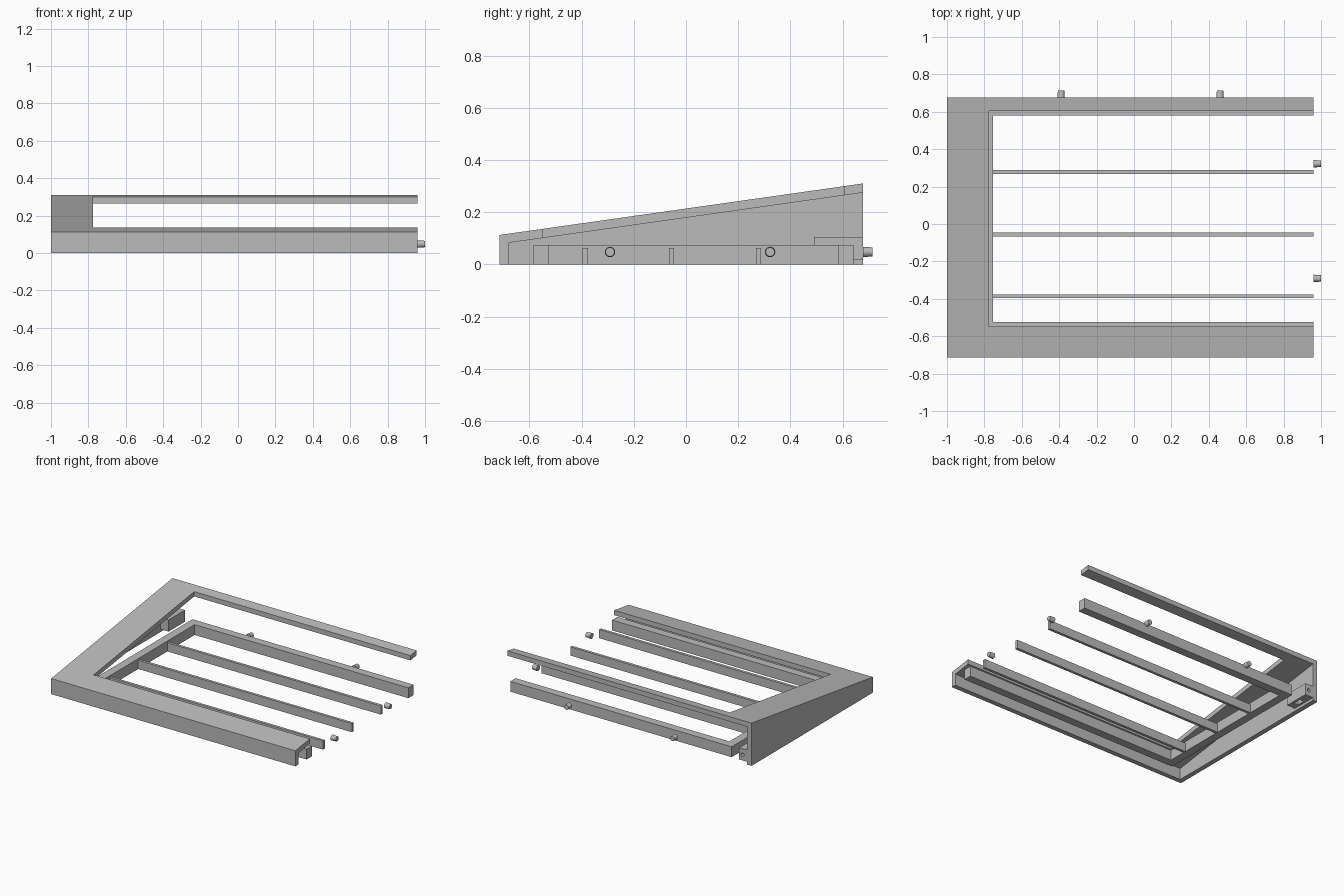
import bpy, bmesh, math
from mathutils import Vector

if "Cube" in bpy.data.objects:
    bpy.data.objects.remove(bpy.data.objects["Cube"])

grey = bpy.data.materials.new("light_grey")
grey.diffuse_color = (0.5, 0.5, 0.5, 1)
grey.use_nodes = True
grey.node_tree.nodes["Principled BSDF"].inputs["Base Color"].default_value = grey.diffuse_color

FRONT, BACK, LEFT, RIGHT = -0.714, 0.677, -1.0, 0.96
WALL = 0.035


def top(y):
    return 0.113 + (y - FRONT) * (0.31 - 0.113) / (BACK - FRONT)


def prism(name, profile, direction):
    """Extrude a closed 3D outline along a direction."""
    bm = bmesh.new()
    face = bm.faces.new([bm.verts.new(p) for p in profile])
    ext = bmesh.ops.extrude_face_region(bm, geom=[face])
    moved = [v for v in ext["geom"] if isinstance(v, bmesh.types.BMVert)]
    bmesh.ops.translate(bm, verts=moved, vec=Vector(direction))
    bmesh.ops.recalc_face_normals(bm, faces=bm.faces)
    return finish(name, bm)


def finish(name, bm):
    mesh = bpy.data.meshes.new(name)
    bm.to_mesh(mesh)
    bm.free()
    mesh.materials.append(grey)
    ob = bpy.data.objects.new(name, mesh)
    bpy.context.collection.objects.link(ob)
    return ob


def box(name, x0, x1, y0, y1, z0, z1):
    return prism(name, [(x0, y0, z0), (x1, y0, z0), (x1, y1, z0), (x0, y1, z0)],
                 (0, 0, z1 - z0))


def rod(name, start, end, r0, r1, sides=24):
    a, b = Vector(start), Vector(end)
    bm = bmesh.new()
    bmesh.ops.create_cone(bm, cap_ends=True, segments=sides, radius1=r0,
                          radius2=r1, depth=(b - a).length)
    ob = finish(name, bm)
    rot = (b - a).to_track_quat('Z', 'Y').to_matrix().to_4x4()
    ob.data.transform(rot)
    ob.location = (a + b) / 2
    return ob


def cut(ob, cutter):
    mod = ob.modifiers.new("cut", 'BOOLEAN')
    mod.operation = 'DIFFERENCE'
    mod.solver = 'EXACT'
    mod.object = cutter
    bpy.context.view_layer.objects.active = ob
    bpy.ops.object.modifier_apply(modifier=mod.name)
    bpy.data.objects.remove(cutter)


# sloped shell: wedge, hollowed from below, open to the right and back
shell = prism("sloped_shell", [(LEFT, FRONT, 0), (LEFT, BACK, 0),
                               (LEFT, BACK, top(BACK)), (LEFT, FRONT, top(FRONT))],
              (RIGHT - LEFT, 0, 0))
xi, yi, yo = LEFT + WALL, FRONT + WALL, 0.8
cut(shell, prism("hollow", [(xi, yi, -0.1), (xi, yo, -0.1),
                            (xi, yo, top(yo) - WALL), (xi, yi, top(yi) - WALL)],
                 (2.2, 0, 0)))
cut(shell, box("opening", -0.775, 1.2, -0.548, 0.605, -0.2, 0.6))

# inner three-sided frame
B = 0.06
xa, ya, yb = -0.815, -0.584, 0.641
prism("inner_frame", [(xa, ya, 0), (RIGHT, ya, 0), (RIGHT, ya + B, 0),
                      (xa + B, ya + B, 0), (xa + B, yb - B, 0),
                      (RIGHT, yb - B, 0), (RIGHT, yb, 0), (xa, yb, 0)],
      (0, 0, 0.075))

# support slats
for i, y in enumerate((-0.386, -0.056, 0.278)):
    box(f"slat_{i + 1}", xa + B, RIGHT, y - 0.01, y + 0.01, 0, 0.063)

# joining block at the back left corner, with bolt hole and pocket below
block = box("joining_block", xi, -0.9, 0.49, BACK, 0.02, 0.105)
cut(block, rod("hole", (-0.928, 0.56, 0.062), (-0.928, 0.75, 0.062), 0.012, 0.012))
cut(block, box("pocket", -0.95, -0.914, 0.54, 0.6, -0.05, 0.08))

# tapered locating pins on the back and right edges
for i, x in enumerate((-0.39, 0.46)):
    rod(f"back_pin_{i + 1}", (x, BACK, 0.048), (x, 0.714, 0.048), 0.02, 0.017)
for i, y in enumerate((-0.291, 0.322)):
    rod(f"right_pin_{i + 1}", (RIGHT, y, 0.048), (1.0, y, 0.048), 0.02, 0.017)
